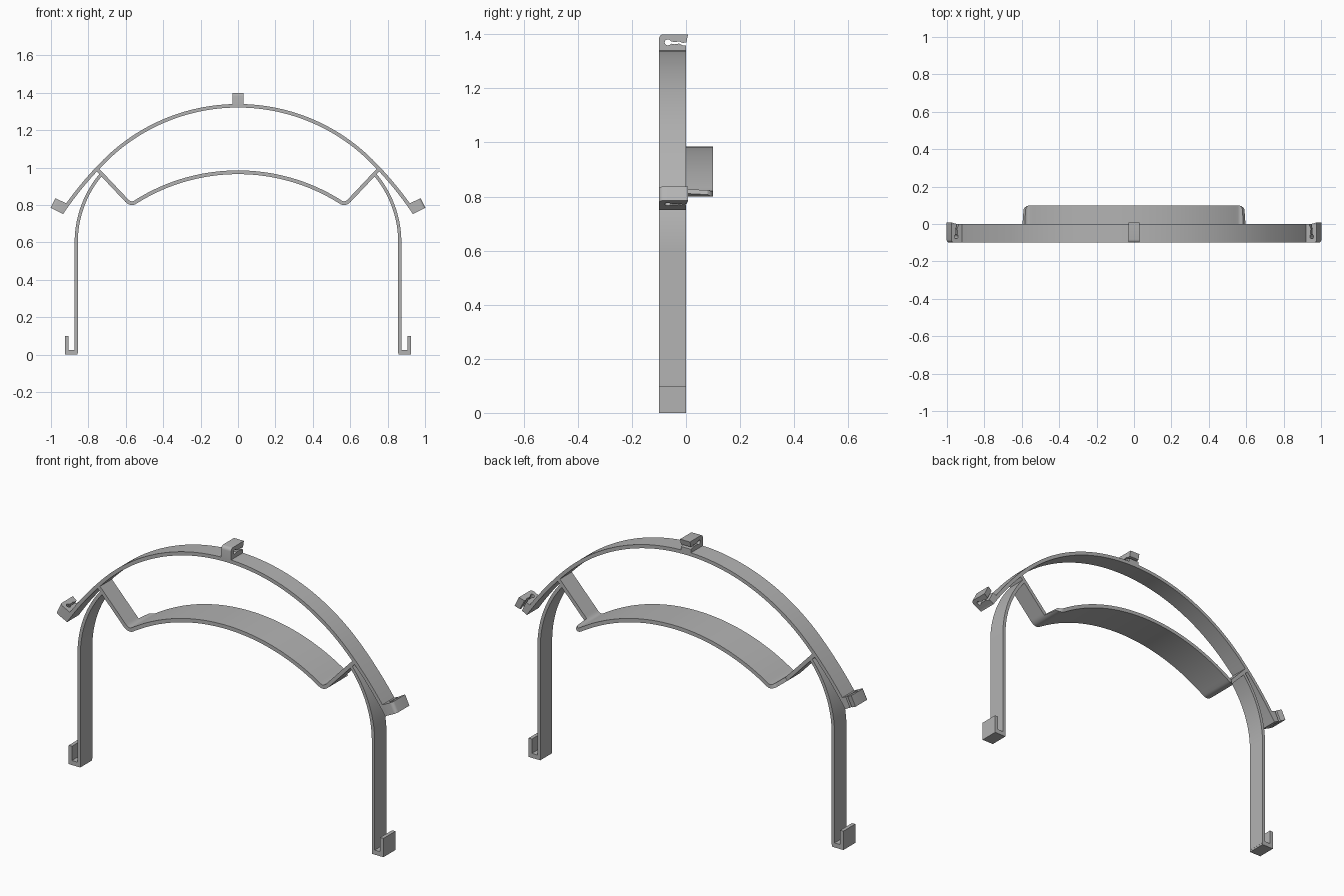
import bpy, bmesh
from math import sin, cos, pi, radians, sqrt
from mathutils import Vector, Matrix

cube = bpy.data.objects.get("Cube")
if cube:
    bpy.data.objects.remove(cube, do_unlink=True)

grey = bpy.data.materials.new("plain grey")
grey.use_nodes = True
COLOUR = (0.45, 0.45, 0.45, 1)
grey.diffuse_color = COLOUR
grey.node_tree.nodes["Principled BSDF"].inputs["Base Color"].default_value = COLOUR

FRONT, BACK = -0.1, 0.0


def finish(name, bm):
    bmesh.ops.recalc_face_normals(bm, faces=bm.faces)
    mesh = bpy.data.meshes.new(name)
    bm.to_mesh(mesh)
    bm.free()
    mesh.materials.append(grey)
    obj = bpy.data.objects.new(name, mesh)
    bpy.context.collection.objects.link(obj)
    bpy.ops.object.select_all(action='DESELECT')
    obj.select_set(True)
    bpy.context.view_layer.objects.active = obj
    bpy.ops.object.shade_smooth_by_angle(angle=radians(30))
    return obj


def ribbon(name, path, thick, back=lambda x: BACK):
    """Flat strip that follows an x-z path, with its width along y."""
    path = [Vector(p) for p in path]
    bm = bmesh.new()
    rings = []
    for i, p in enumerate(path):
        t = (path[min(i + 1, len(path) - 1)] - path[max(i - 1, 0)]).normalized()
        n = Vector((-t.y, t.x)) * thick / 2
        a, b, y = p + n, p - n, back(p.x)
        rings.append([bm.verts.new(v) for v in (
            (a.x, FRONT, a.y), (a.x, y, a.y), (b.x, y, b.y), (b.x, FRONT, b.y))])
    for r, s in zip(rings, rings[1:]):
        for k in range(4):
            j = (k + 1) % 4
            bm.faces.new((r[k], r[j], s[j], s[k]))
    bm.faces.new(rings[0])
    bm.faces.new(rings[-1])
    return finish(name, bm)


def prism(name, outline, extrude, matrix=Matrix()):
    """Extrude a closed outline of 3D points."""
    bm = bmesh.new()
    face = bm.faces.new([bm.verts.new(p) for p in outline])
    new = bmesh.ops.extrude_face_region(bm, geom=[face], use_keep_orig=True)["geom"]
    bmesh.ops.translate(bm, vec=extrude, verts=[v for v in new if isinstance(v, bmesh.types.BMVert)])
    bm.transform(matrix)
    return finish(name, bm)


# Outer arch: circular, opening out slightly towards both ends
ARCH_Z, THICK = 0.32, 0.019


def arch_point(deg, inset=0.0):
    flare = max(0, abs(deg) - 45) / 17.6
    r = 1.02 + 0.022 * flare ** 2 - inset
    return r * sin(radians(deg)), ARCH_Z + r * cos(radians(deg))


END = 65.2
ribbon("outer_arch", [arch_point(-END + 2 * END * i / 96, THICK / 2) for i in range(97)], THICK)

# Forehead band with its two slanted struts, as one bent strip
half = []
for i in range(33):
    x = 0.55 * i / 32
    half.append((x, -0.05 + sqrt(1.025 ** 2 - x * x)))
corner = [Vector(half[-1]), Vector((0.575, 0.8)), Vector((0.6, 0.829))]
for i in range(1, 11):
    t = i / 10
    half.append(tuple(corner[0] * (1 - t) ** 2 + corner[1] * 2 * t * (1 - t) + corner[2] * t * t))
half.append((0.752, 0.99))


def band_back(x):
    # rounded rear corners, then the narrow strut
    d = (abs(x) - 0.555) / 0.033
    if d > 1:
        return BACK
    return 0.1 if d < 0 else 0.065 + 0.035 * sqrt(1 - d * d)


ribbon("forehead_band", [(-x, z) for x, z in half[:0:-1]] + half, 0.02, band_back)

# Temple arms and the hooks at their feet
for side, s in (("left", 1), ("right", -1)):
    arm = [(s * 0.865, 0.01)]
    for i in range(25):
        a = radians(40) * i / 24
        arm.append((s * (0.302 + 0.563 * cos(a)), 0.6 + 0.563 * sin(a)))
    ribbon(side + "_temple_arm", arm, 0.017)
    hook = [(0.857, 0), (0.925, 0), (0.925, 0.1), (0.906, 0.1),
            (0.906, 0.024), (0.857, 0.024)]
    prism(side + "_hook", [(s * x, FRONT, z) for x, z in hook], (0, BACK - FRONT, 0))

# Clips: block with a keyhole slot open at the back
slot_hole = [(-0.067 + 0.012 * cos(a), 0.03 + 0.011 * sin(a))
             for a in (radians(25 + 310 * i / 16) for i in range(17))]
clip = ([(0, -0.012), (-0.1, -0.012), (-0.1, 0.043)]
        + [(-0.083 - 0.017 * cos(a), 0.043 + 0.017 * sin(a)) for a in (pi / 8 * i for i in range(1, 5))]
        + [(0.008, 0.06), (0.001, 0.03), (-0.012, 0.028), (-0.025, 0.034), (-0.042, 0.031)]
        + slot_hole
        + [(-0.042, 0.023), (-0.025, 0.026), (-0.012, 0.019), (0, 0.018)])
for name, deg in (("top_clip", 0), ("left_clip", 63.6), ("right_clip", -63.6)):
    x, z = arch_point(deg)
    place = Matrix.Translation((x, 0, z)) @ Matrix.Rotation(radians(deg), 4, 'Y')
    prism(name, [(-0.029, y, h) for y, h in clip], (0.058, 0, 0), place)
